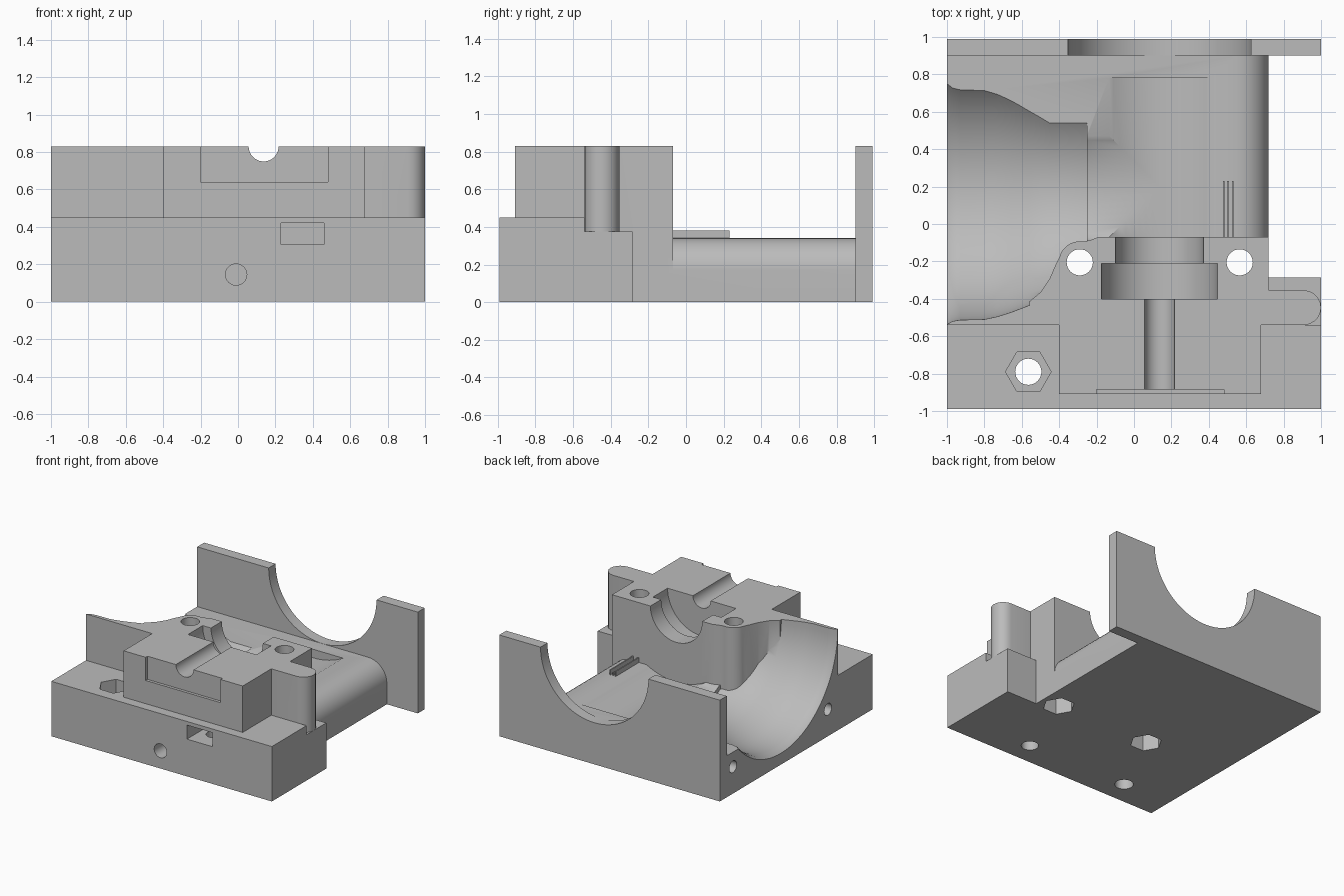
import bpy, bmesh, math
from mathutils import Matrix, Vector

if "Cube" in bpy.data.objects:
    bpy.data.objects.remove(bpy.data.objects["Cube"])

grey = bpy.data.materials.new("plain_grey")
grey.diffuse_color = (0.5, 0.5, 0.5, 1)
grey.use_nodes = True
grey.node_tree.nodes["Principled BSDF"].inputs["Base Color"].default_value = grey.diffuse_color
AX, AZ = 0.137, 0.83          # shaft axis, along y
FY = 0.2                      # air duct axis, along x at height AZ


def finish(name, bm):
    bmesh.ops.recalc_face_normals(bm, faces=bm.faces)
    me = bpy.data.meshes.new(name)
    bm.to_mesh(me)
    bm.free()
    ob = bpy.data.objects.new(name, me)
    bpy.context.collection.objects.link(ob)
    me.materials.append(grey)
    return ob


def prism(name, pts, offset):
    """Extrude a closed 3D outline by an offset."""
    bm = bmesh.new()
    face = bm.faces.new([bm.verts.new(p) for p in pts])
    r = bmesh.ops.extrude_face_region(bm, geom=[face])
    bmesh.ops.translate(bm, vec=Vector(offset),
                        verts=[v for v in r["geom"] if isinstance(v, bmesh.types.BMVert)])
    return finish(name, bm)


def box(name, x0, x1, y0, y1, z0, z1):
    return prism(name, [(x0, y0, z0), (x1, y0, z0), (x1, y1, z0), (x0, y1, z0)], (0, 0, z1 - z0))


def rod(name, axis, a, b, lo, hi, r, n=32):
    """Cylinder along an axis; a and b are its place on the other two axes."""
    pts = []
    for i in range(n):
        t = 2 * math.pi * i / n
        u, v = a + r * math.cos(t), b + r * math.sin(t)
        pts.append({"x": (lo, u, v), "y": (u, lo, v), "z": (u, v, lo)}[axis])
    d = hi - lo
    return prism(name, pts, {"x": (d, 0, 0), "y": (0, d, 0), "z": (0, 0, d)}[axis])


def arc(cx, cy, r, a0, a1, n=10):
    return [(cx + r * math.cos(math.radians(a0 + (a1 - a0) * i / n)),
             cy + r * math.sin(math.radians(a0 + (a1 - a0) * i / n))) for i in range(n + 1)]


def combine(ob, tool, op):
    m = ob.modifiers.new(op, "BOOLEAN")
    m.operation, m.solver, m.object = op, "EXACT", tool
    bpy.ops.object.select_all(action="DESELECT")
    bpy.context.view_layer.objects.active = ob
    ob.select_set(True)
    bpy.ops.object.modifier_apply(modifier=m.name)
    bpy.data.objects.remove(tool)


def cut(ob, tool):
    combine(ob, tool, "DIFFERENCE")


def join(ob, tool):
    combine(ob, tool, "UNION")


# Bed with a rounded right edge, and the tall wall beside the duct
outline = [(-1, 0), (0.72, 0)] + arc(0.55, 0.17, 0.17, 0, 90) + [(-1, 0.34)]
body = prism("machine_body", [(x, -0.3, z) for x, z in outline], (0, 1.25, 0))
join(body, box("duct_wall", -1, -0.35, -0.54, -0.07, 0, 0.83))

# Funnel-shaped duct: revolved profile (x, radius)
profile = [(-1.05, 0.737), (-1, 0.737), (-0.97, 0.72), (-0.93, 0.713), (-0.8, 0.71),
           (-0.73, 0.695), (-0.66, 0.673), (-0.56, 0.635), (-0.45, 0.596),
           (-0.25, 0.596), (-0.25, 0.56), (AX, 0.56)]
N = 96
bm = bmesh.new()
rings = [[bm.verts.new((x, FY + r * math.cos(2 * math.pi * i / N), AZ + r * math.sin(2 * math.pi * i / N)))
          for i in range(N)] for x, r in profile]
for p, q in zip(rings, rings[1:]):
    for i in range(N):
        j = (i + 1) % N
        bm.faces.new((p[i], p[j], q[j], q[i]))
bm.faces.new(rings[0])
bm.faces.new(rings[-1])
cut(body, finish("duct_cutter", bm))
# Round trough under the shaft
cut(body, rod("trough_cutter", "y", AX, AZ, -0.2, 0.78, 0.56, 96))

# Front slab and its right-hand extension
join(body, box("front_slab", -1, 1, -0.99, -0.54, 0, 0.45))
join(body, box("side_slab", 0.6, 1, -0.6, -0.285, 0, 0.375))

# Central bearing block with screw bosses and a rounded side lug
plan = [(-0.4, -0.91), (0.68, -0.91), (0.68, -0.54)]
plan += arc(0.907, -0.447, 0.093, -90, 90)
plan += [(0.72, -0.354), (0.72, -0.07), (-0.19, -0.07), (-0.23, -0.085)]
plan += arc(-0.29, -0.205, 0.112, 80, 165)
plan += [(-0.42, -0.22), (-0.45, -0.29), (-0.5, -0.365), (-0.56, -0.415), (-0.56, -0.5), (-0.4, -0.5)]
join(body, prism("bearing_block", [(x, y, 0) for x, y in plan], (0, 0, 0.83)))

# Back plate with the large half-round opening
plate = box("back_plate", -1, 1, 0.9, 0.99, 0, 0.83)
cut(plate, rod("plate_cutter", "y", AX, AZ, 0.8, 1.1, 0.489, 96))
join(body, plate)

# Stepped bearing seat and shaft channel
cut(body, rod("small_seat", "y", AX, AZ, -0.215, 0, 0.235, 64))
cut(body, rod("large_seat", "y", AX, AZ, -0.4, -0.21, 0.31, 64))
cut(body, rod("shaft_channel", "y", AX, AZ, -1, -0.39, 0.08, 48))
# Shallow recess in the front of the block
cut(body, box("front_recess", -0.2, 0.48, -0.95, -0.886, 0.64, 0.9))

# Vertical screw holes with hexagonal nut traps
for x, y, z0, z1 in ((-0.29, -0.205, -0.1, 0.15), (0.565, -0.205, -0.1, 0.15), (-0.565, -0.79, 0.33, 0.6)):
    cut(body, rod("screw_hole", "z", x, y, -0.1, 0.95, 0.07))
    cut(body, rod("nut_trap", "z", x, y, z0, z1, 0.122, 6))
# Front nut slot with the hole that meets it from below
cut(body, box("nut_slot", 0.23, 0.46, -1.1, -0.68, 0.305, 0.42))
cut(body, rod("slot_hole", "z", 0.35, -0.8, -0.1, 0.35, 0.065))
# Front hole and the two fan screw holes in the left side
cut(body, rod("front_hole", "y", -0.01, 0.145, -1.1, -0.55, 0.057))
for y in (-0.41, 0.82):
    cut(body, rod("fan_hole", "x", y, 0.22, -1.1, -0.65, 0.048))

bpy.ops.object.select_all(action="DESELECT")
bpy.context.view_layer.objects.active = body
body.select_set(True)
bpy.ops.object.shade_smooth_by_angle(angle=math.radians(30))

# Thin ribs on the bed
for i, (x, top) in enumerate(((0.48, 0.38), (0.502, 0.36), (0.528, 0.38))):
    box("bed_rib_%d" % (i + 1), x - 0.005, x + 0.005, -0.08, 0.23, 0.3, top)
